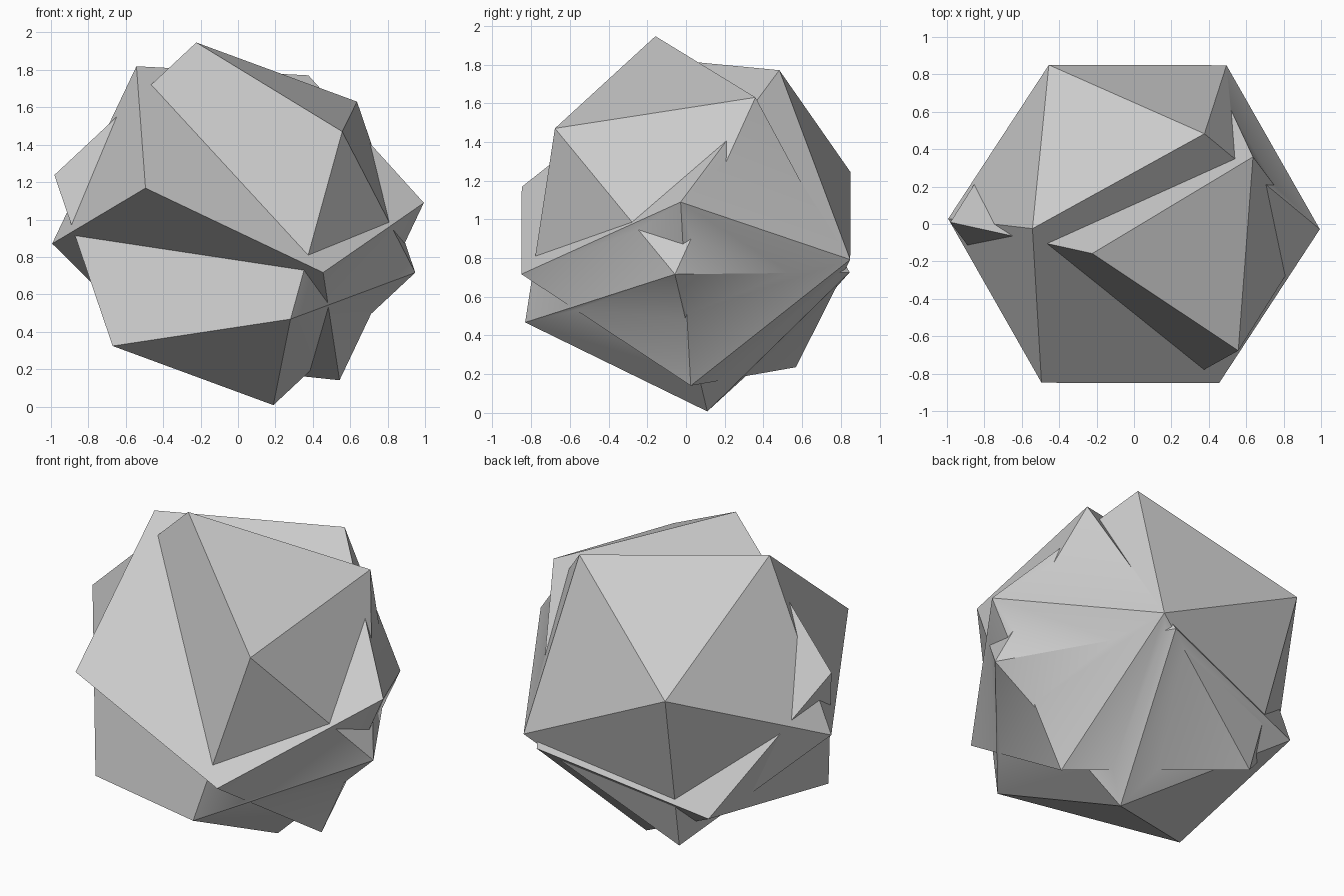
import bpy
import bmesh
from math import sqrt, radians
from mathutils import Vector, Matrix

if "Cube" in bpy.data.objects:
    bpy.data.objects.remove(bpy.data.objects["Cube"])

# One neutral grey for the whole model
grey = bpy.data.materials.new("plain_grey")
grey.use_nodes = True
colour = (0.6, 0.6, 0.6, 1)
grey.diffuse_color = colour
grey.node_tree.nodes["Principled BSDF"].inputs["Base Color"].default_value = colour


def cut_icosahedron(name, centre, up, along):
    """Unit icosahedron with two corners sliced off, leaving flat pentagons.
    'up' points between the two missing corners, 'along' runs from one to the other."""
    phi = (1 + sqrt(5)) / 2
    z = Vector(along).normalized()
    y = Vector(up)
    y = (y - z * y.dot(z)).normalized()
    turn = Matrix((y.cross(z), y, z)).transposed()
    bm = bmesh.new()
    for a in (-1, 1):
        for b in (-phi, phi):
            corners = [(a, b, 0), (b, 0, a)]
            if a < 0:
                corners.append((0, a, b))
            for corner in corners:
                bm.verts.new(turn @ Vector(corner).normalized() + Vector(centre))
    bmesh.ops.convex_hull(bm, input=bm.verts[:])
    bmesh.ops.dissolve_limit(bm, angle_limit=radians(2), verts=bm.verts[:], edges=bm.edges[:])
    bmesh.ops.recalc_face_normals(bm, faces=bm.faces[:])
    mesh = bpy.data.meshes.new(name)
    bm.to_mesh(mesh)
    bm.free()
    mesh.materials.append(grey)
    obj = bpy.data.objects.new(name, mesh)
    bpy.context.collection.objects.link(obj)
    return obj


# Two interlocking faceted solids
body = cut_icosahedron("faceted_rock", (0, 0, 0.98),
                       (-0.023, -1, -0.044), (0.429, -0.05, 0.903))
second = cut_icosahedron("second_solid", (-0.017, -0.024, 0.977),
                         (-0.687, -0.041, 0.726), (0.075, 0.985, 0.152))

# Merge them into one shell
union = body.modifiers.new("union", "BOOLEAN")
union.operation = "UNION"
union.solver = "EXACT"
union.object = second
bpy.ops.object.select_all(action="DESELECT")
bpy.context.view_layer.objects.active = body
body.select_set(True)
bpy.ops.object.modifier_apply(modifier="union")
bpy.data.objects.remove(second)

# Soften only the shallow seams between the solids
bpy.ops.object.shade_smooth_by_angle(angle=radians(30))
